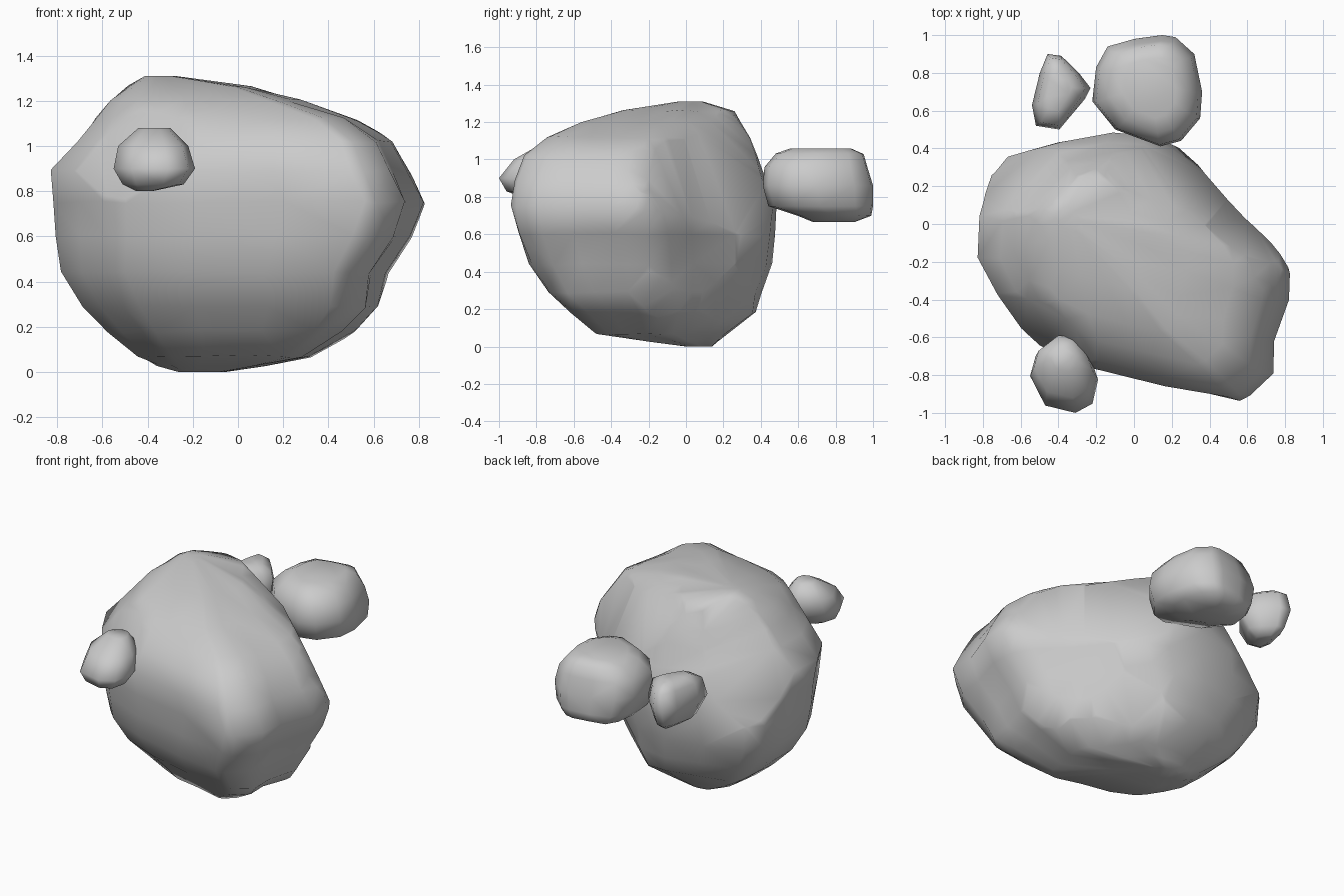
import bpy, bmesh, random, math
from mathutils import Vector

if "Cube" in bpy.data.objects:
    bpy.data.objects.remove(bpy.data.objects["Cube"])

random.seed(4)
stone = bpy.data.materials.new("stone_grey")
stone.diffuse_color = (.54, .54, .54, 1)
stone.use_nodes = True
stone.node_tree.nodes["Principled BSDF"].inputs["Base Color"].default_value = stone.diffuse_color


def rock(name, outline, levels, jitter, chops=()):
    """Loft a plan outline through levels of (z, x_min, x_max, y_min, y_max),
    then chop flat facets off with planes (nx, ny, nz, distance)."""
    xs, ys = [p[0] for p in outline], [p[1] for p in outline]
    ax, bx, ay, by = min(xs), max(xs), min(ys), max(ys)
    bm = bmesh.new()
    rings = []
    for k, (z, x0, x1, y0, y1) in enumerate(levels):
        j = 0 if k in (0, len(levels) - 1) else jitter
        ring = []
        for x, y in outline:
            s = 1 - random.uniform(-j, j) * 0.7
            u, v = 0.5 + ((x - ax) / (bx - ax) - 0.5) * s, 0.5 + ((y - ay) / (by - ay) - 0.5) * s
            dz = random.uniform(-j, j) * 0.4
            ring.append(bm.verts.new((x0 + u * (x1 - x0), y0 + v * (y1 - y0), z + dz)))
        rings.append(ring)
    n = len(outline)
    for a, b in zip(rings, rings[1:]):
        for i in range(n):
            bm.faces.new((a[i], a[(i + 1) % n], b[(i + 1) % n], b[i]))
    bm.faces.new(rings[0])
    bm.faces.new(rings[-1])
    bmesh.ops.triangulate(bm, faces=bm.faces[:])
    for nx, ny, nz, d in chops:
        normal = Vector((nx, ny, nz))
        origin = normal * (d / normal.length_squared)
        bmesh.ops.bisect_plane(bm, geom=bm.verts[:] + bm.edges[:] + bm.faces[:],
                               plane_co=origin, plane_no=normal, clear_outer=True)
        bmesh.ops.holes_fill(bm, edges=[e for e in bm.edges if e.is_boundary])
    bmesh.ops.remove_doubles(bm, verts=bm.verts[:], dist=0.012)
    bmesh.ops.triangulate(bm, faces=bm.faces[:])
    bmesh.ops.recalc_face_normals(bm, faces=bm.faces[:])
    mesh = bpy.data.meshes.new(name)
    bm.to_mesh(mesh)
    bm.free()
    mesh.materials.append(stone)
    obj = bpy.data.objects.new(name, mesh)
    bpy.context.collection.objects.link(obj)
    bpy.ops.object.select_all(action='DESELECT')
    obj.select_set(True)
    bpy.context.view_layer.objects.active = obj
    bpy.ops.object.shade_smooth_by_angle(angle=math.radians(75))
    return obj


# Main boulder
rock("main_boulder",
     [(-.12, .49), (.12, .46), (.32, .39), (.41, .27), (.6, .03), (.74, -.1),
      (.82, -.23), (.81, -.4), (.74, -.62), (.73, -.79), (.61, -.91), (.55, -.93),
      (.2, -.86), (-.2, -.77), (-.5, -.64), (-.6, -.55), (-.72, -.35), (-.82, -.15),
      (-.81, .08), (-.77, .26), (-.68, .36), (-.4, .44)],
     [(0, -.26, -.06, 0, .14),
      (.03, -.36, .12, -.2, .17),
      (.07, -.44, .32, -.48, .22),
      (.18, -.58, .52, -.62, .37),
      (.29, -.69, .63, -.74, .40),
      (.44, -.78, .66, -.84, .46),
      (.6, -.8, .77, -.9, .48),
      (.75, -.81, .825, -.93, .49),
      (.89, -.82, .76, -.92, .43),
      (1.02, -.71, .69, -.87, .38),
      (1.12, -.63, .53, -.74, .34),
      (1.2, -.56, .28, -.57, .29),
      (1.26, -.49, .06, -.34, .26),
      (1.31, -.41, -.28, -.04, .09)], .015,
     chops=[(.619, .687, .375, .645), (.434, .676, .59, .837),
            (.807, .303, -.509, .265), (.841, .462, .284, .785),
            (.786, .252, .566, 1.025), (-.573, .69, .437, .89),
            (-.839, .429, -.337, .58), (-.56, -.69, .453, 1.07),
            (-.26, -.34, -.9, .13), (.606, .689, -.393, .19),
            (.109, .565, -.813, .07)])

# Small rock in front
rock("front_small_rock",
     [(-.4, -.59), (-.3, -.6), (-.22, -.73), (-.19, -.82), (-.22, -.95),
      (-.31, -1), (-.47, -.96), (-.55, -.8), (-.52, -.69)],
     [(.8, -.45, -.38, -.88, -.74),
      (.83, -.51, -.24, -.96, -.66),
      (.9, -.55, -.19, -1, -.6),
      (1.0, -.53, -.22, -.92, -.59),
      (1.08, -.44, -.3, -.78, -.65)], 0)

# Larger rock behind
rock("back_large_rock",
     [(.14, .41), (.25, .44), (.35, .56), (.36, .7), (.32, .9), (.22, .99),
      (.15, 1), (0, .98), (-.14, .94), (-.2, .83), (-.22, .65), (-.1, .5)],
     [(.665, 0, .16, .68, .9),
      (.7, -.14, .28, .6, .99),
      (.75, -.19, .34, .44, 1),
      (.86, -.22, .36, .41, 1),
      (.96, -.2, .34, .42, .97),
      (1.03, -.13, .28, .48, .95),
      (1.06, -.06, .22, .56, .88)], .005)

# Smaller rock behind
rock("back_small_rock",
     [(-.46, .9), (-.39, .89), (-.3, .8), (-.24, .72), (-.27, .66), (-.4, .5),
      (-.52, .52), (-.54, .63), (-.5, .8)],
     [(.7, -.44, -.34, .64, .8),
      (.74, -.5, -.28, .57, .86),
      (.85, -.54, -.23, .5, .9),
      (.96, -.51, -.26, .52, .88),
      (1.0, -.46, -.33, .6, .82)], 0)
